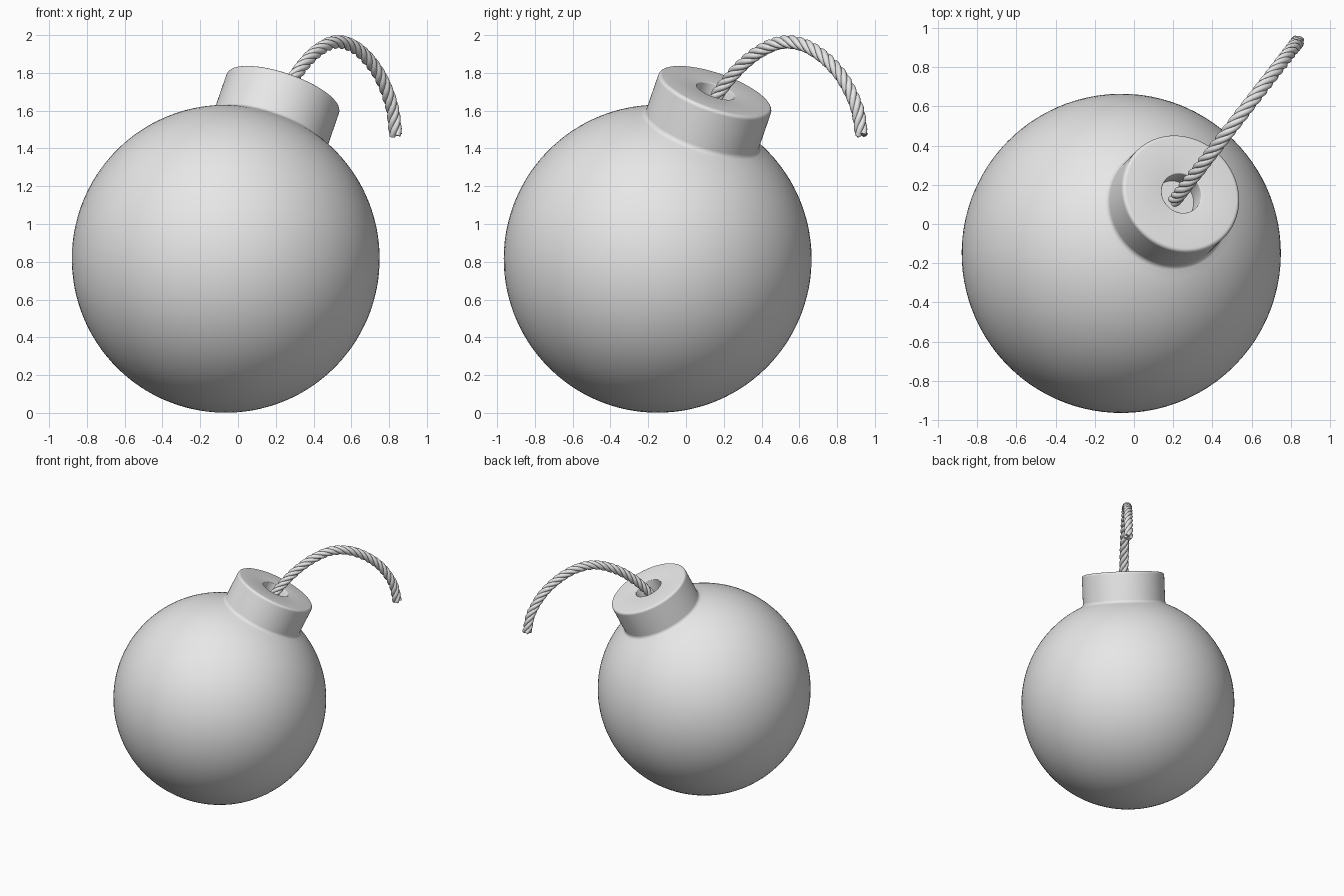
import bpy, bmesh
from math import sin, cos, pi, sqrt, radians, atan2
from mathutils import Vector

if "Cube" in bpy.data.objects:
    bpy.data.objects.remove(bpy.data.objects["Cube"], do_unlink=True)

# One plain grey for everything
grey = bpy.data.materials.new("plain_grey")
grey.use_nodes = True
colour = (0.8, 0.8, 0.8, 1)
grey.diffuse_color = colour
grey.node_tree.nodes["Principled BSDF"].inputs["Base Color"].default_value = colour

CENTRE = Vector((-0.065, -0.15, 0.816))
RADIUS = 0.815
AXIS = Vector((0.31, 0.31, 0.897)).normalized()
TILT = AXIS.to_track_quat('Z', 'Y')


def finish(obj, angle):
    bpy.ops.object.select_all(action='DESELECT')
    obj.select_set(True)
    bpy.context.view_layer.objects.active = obj
    bpy.ops.object.shade_smooth_by_angle(angle=radians(angle))


def lathe(name, profile, steps):
    """Spin a (radius, height) profile about the tilted axis."""
    bm = bmesh.new()
    verts = [bm.verts.new((r, 0, h)) for r, h in profile]
    edges = [bm.edges.new(pair) for pair in zip(verts, verts[1:])]
    bmesh.ops.spin(bm, geom=verts + edges, axis=(0, 0, 1), cent=(0, 0, 0),
                   angle=2 * pi, steps=steps)
    bmesh.ops.remove_doubles(bm, verts=bm.verts, dist=1e-5)
    bmesh.ops.recalc_face_normals(bm, faces=bm.faces)
    bm.transform(TILT.to_matrix().to_4x4())
    bmesh.ops.translate(bm, verts=bm.verts, vec=CENTRE)
    mesh = bpy.data.meshes.new(name)
    bm.to_mesh(mesh)
    bm.free()
    mesh.materials.append(grey)
    obj = bpy.data.objects.new(name, mesh)
    bpy.context.collection.objects.link(obj)
    finish(obj, 35)


def arc(r, h, size, start, end, steps=6):
    return [(r + size * cos(start + (end - start) * i / steps),
             h + size * sin(start + (end - start) * i / steps))
            for i in range(steps + 1)]


# Round shell, flowing through a fillet into the neck, with a hole for the fuse
NECK, TOP, FILLET, BEVEL = 0.315, 0.99, 0.03, 0.02
HOLE, DEPTH, RIM = 0.105, 0.12, 0.006
fillet_r = NECK + FILLET
fillet_h = sqrt((RADIUS + FILLET) ** 2 - fillet_r ** 2)
lean = atan2(fillet_h, fillet_r)
profile = [(0, -RADIUS)]
profile += arc(0, 0, RADIUS, -pi / 2, lean, 56)[1:]
profile += arc(fillet_r, fillet_h, FILLET, lean + pi, pi)[1:]
profile += arc(NECK - BEVEL, TOP - BEVEL, BEVEL, 0, pi / 2)
profile += arc(HOLE + RIM, TOP - RIM, RIM, pi / 2, pi, 3)
profile += [(HOLE, TOP - DEPTH), (0, TOP - DEPTH)]
lathe("shell_and_neck", profile, 96)

# Fuse centre line, as (y, z) points in one upright plane
path = [(0.115, 1.58), (0.17, 1.69), (0.28, 1.825), (0.4, 1.92), (0.53, 1.964),
        (0.67, 1.925), (0.81, 1.80), (0.9, 1.63), (0.93, 1.47)]
pts = [Vector((0.2 + (y - 0.11) * 0.775, y, z)) for y, z in path]
pts = [2 * pts[0] - pts[1]] + pts + [2 * pts[-1] - pts[-2]]
line = []
for a, b, c, d in zip(pts, pts[1:], pts[2:], pts[3:]):
    for i in range(24):
        t = i / 24
        line.append(0.5 * (2 * b + (c - a) * t + (2 * a - 5 * b + 4 * c - d) * t ** 2
                           + (3 * b - a - 3 * c + d) * t ** 3))
line.append(pts[-2])

# Twisted strands wound around the centre line
STRANDS, PITCH, STRAND_R, OFFSET = 4, 0.22, 0.0165, 0.0195
curve = bpy.data.curves.new("fuse_rope", 'CURVE')
curve.dimensions = '3D'
curve.bevel_depth = STRAND_R
curve.bevel_resolution = 3
curve.use_fill_caps = True
side = Vector((1, -0.775, 0)).normalized()
for s in range(STRANDS):
    spline = curve.splines.new('POLY')
    spline.points.add(len(line) - 1)
    length = 0
    for i, p in enumerate(line):
        before, after = line[max(i - 1, 0)], line[min(i + 1, len(line) - 1)]
        length += (p - before).length
        up = (after - before).normalized().cross(side)
        turn = 2 * pi * (s / STRANDS + length / PITCH)
        q = p + OFFSET * (side * cos(turn) + up * sin(turn))
        spline.points[i].co = (*q, 1)
curve.materials.append(grey)
rope = bpy.data.objects.new("fuse_rope", curve)
bpy.context.collection.objects.link(rope)
bpy.ops.object.select_all(action='DESELECT')
rope.select_set(True)
bpy.context.view_layer.objects.active = rope
bpy.ops.object.convert(target='MESH')
finish(bpy.context.view_layer.objects.active, 50)
